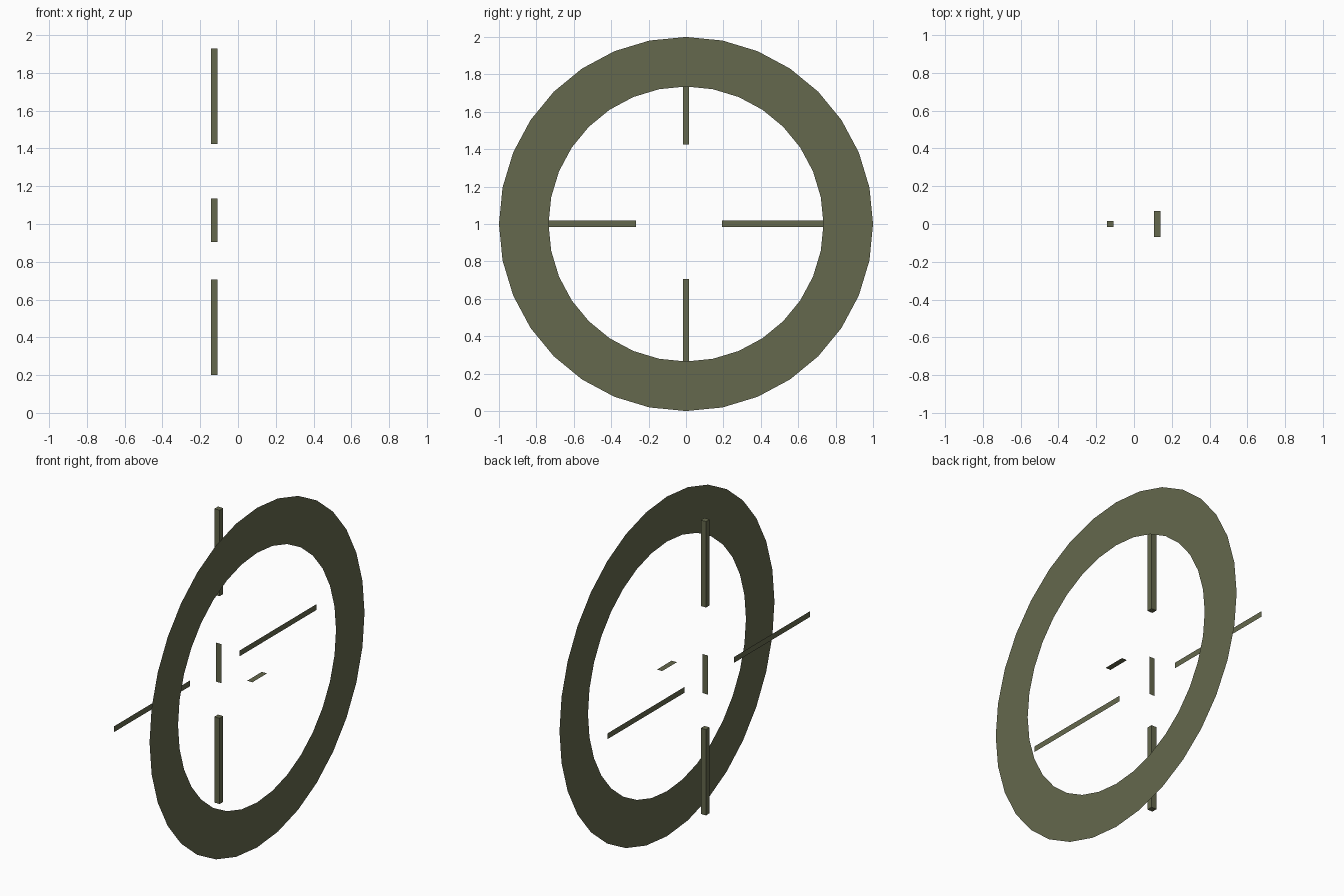
import bpy, bmesh, math
from mathutils import Vector

if "Cube" in bpy.data.objects:
    bpy.data.objects.remove(bpy.data.objects["Cube"])

olive = bpy.data.materials.new("olive")
olive.diffuse_color = (0.13, 0.14, 0.075, 1)
olive.use_nodes = True
olive.node_tree.nodes["Principled BSDF"].inputs["Base Color"].default_value = olive.diffuse_color

REAR_X, FRONT_X = -0.125, 0.124   # planes of the bars and of the ring


def finish(name, bm):
    mesh = bpy.data.meshes.new(name)
    bm.to_mesh(mesh)
    bm.free()
    mesh.materials.append(olive)
    obj = bpy.data.objects.new(name, mesh)
    bpy.context.collection.objects.link(obj)


def box(name, lo, hi):
    """Solid block between two corners."""
    lo, hi = Vector(lo), Vector(hi)
    bm = bmesh.new()
    bmesh.ops.create_cube(bm, size=1)
    bmesh.ops.scale(bm, vec=hi - lo, verts=bm.verts)
    bmesh.ops.translate(bm, vec=(lo + hi) / 2, verts=bm.verts)
    finish(name, bm)


def sheet(name, corner, u, v):
    """Flat rectangle spanned by two edge vectors."""
    c, u, v = Vector(corner), Vector(u), Vector(v)
    bm = bmesh.new()
    bm.faces.new([bm.verts.new(p) for p in (c, c + u, c + u + v, c + v)])
    finish(name, bm)


# Flat 32-sided ring facing +x
bm = bmesh.new()
N = 32
loops = [[bm.verts.new((FRONT_X, r * math.sin(2 * math.pi * i / N),
                        1 + r * math.cos(2 * math.pi * i / N)))
          for i in range(N)] for r in (1.0, 0.735)]
outer, inner = loops
for i in range(N):
    j = (i + 1) % N
    bm.faces.new((outer[i], inner[i], inner[j], outer[j]))
bmesh.ops.recalc_face_normals(bm, faces=bm.faces)
if next(iter(bm.faces)).normal.x < 0:
    bmesh.ops.reverse_faces(bm, faces=bm.faces)
finish("ring", bm)

# Upper and lower square posts
H = 0.017
for name, z0, z1 in (("upper_post", 1.424, 1.93), ("lower_post", 0.2, 0.705)):
    box(name, (REAR_X - H, -H, z0), (REAR_X + H, H, z1))

# Horizontal flat side strips
for name, y0, y1 in (("left_strip", -0.975, -0.268), ("right_strip", 0.193, 0.908)):
    sheet(name, (REAR_X, y0, 1.002 - H), (0, y1 - y0, 0), (0, 0, 2 * H))

# Small centre pieces: upright rear blade and level front blade
sheet("rear_blade", (REAR_X - H, 0, 0.905), (2 * H, 0, 0), (0, 0, 0.23))
sheet("front_blade", (FRONT_X - H, -0.068, 1.003), (2 * H, 0, 0), (0, 0.137, 0))
